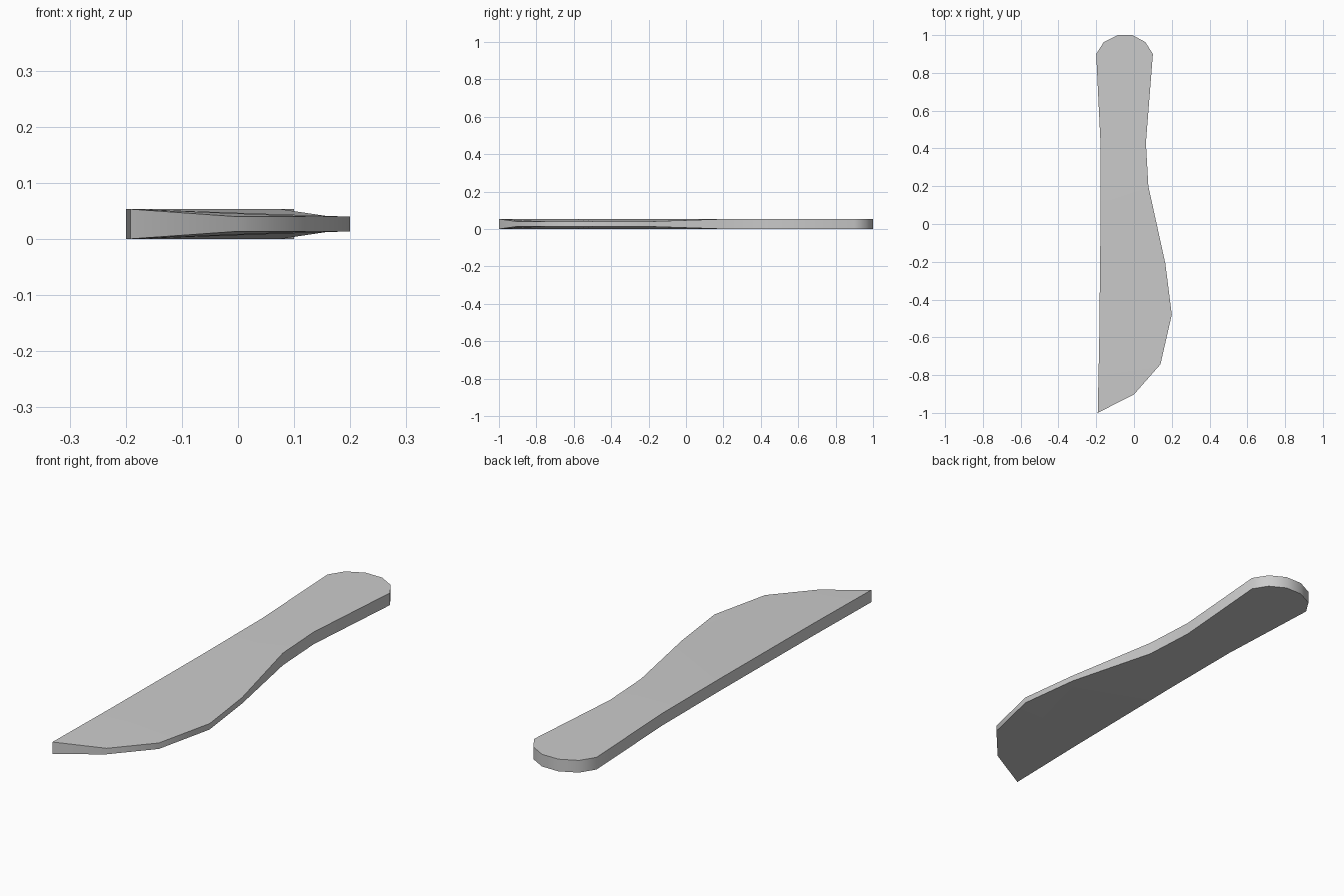
import bpy, bmesh, math

cube = bpy.data.objects.get("Cube")
if cube:
    bpy.data.objects.remove(cube, do_unlink=True)

# Plain grey material
grey = bpy.data.materials.new("plain grey")
grey.use_nodes = True
colour = (0.6, 0.6, 0.6, 1)
grey.diffuse_color = colour
grey.node_tree.nodes["Principled BSDF"].inputs["Base Color"].default_value = colour

# Outline: straight back from tip to handle, handle end, then belly back to tip
spine = [(-0.192, -1), (-0.184, -0.61), (-0.177, 0.04), (-0.177, 0.42)]
handle = [(-0.2, 0.9), (-0.16, 0.963), (-0.087, 1), (-0.008, 1), (0.06, 0.963), (0.1, 0.9)]
neck = [(0.063, 0.43), (0.076, 0.2)]
edge = [(0.166, -0.21), (0.2, -0.48), (0.14, -0.743), (0, -0.902)]
outline = spine + handle + neck + edge
thick, thin = 0.053, 0.026

# Top and bottom rings, thinner along the cutting edge
bm = bmesh.new()
rings = []
for side in (1, -1):
    rings.append([bm.verts.new((x, y, thick / 2 + side * (thin if (x, y) in edge else thick) / 2))
                  for x, y in outline])
top, bottom = rings

# Wall around the outline
n = len(outline)
for i in range(n):
    j = (i + 1) % n
    bm.faces.new((top[i], top[j], bottom[j], bottom[i]))

# Broad faces, joining the back to the belly
panels = [(0, 1, 14, 15), (1, 13, 14), (1, 2, 12, 13), (2, 11, 12), (2, 3, 10, 11), range(3, 11)]
for ring in rings:
    for panel in panels:
        bm.faces.new([ring[i] for i in panel])
bmesh.ops.recalc_face_normals(bm, faces=bm.faces)

mesh = bpy.data.meshes.new("knife_body")
bm.to_mesh(mesh)
bm.free()
mesh.materials.append(grey)
knife = bpy.data.objects.new("knife_body", mesh)
bpy.context.collection.objects.link(knife)

# Smooth round the walls, sharp at the rims and tip
bpy.context.view_layer.objects.active = knife
knife.select_set(True)
bpy.ops.object.shade_smooth_by_angle(angle=math.radians(40))
